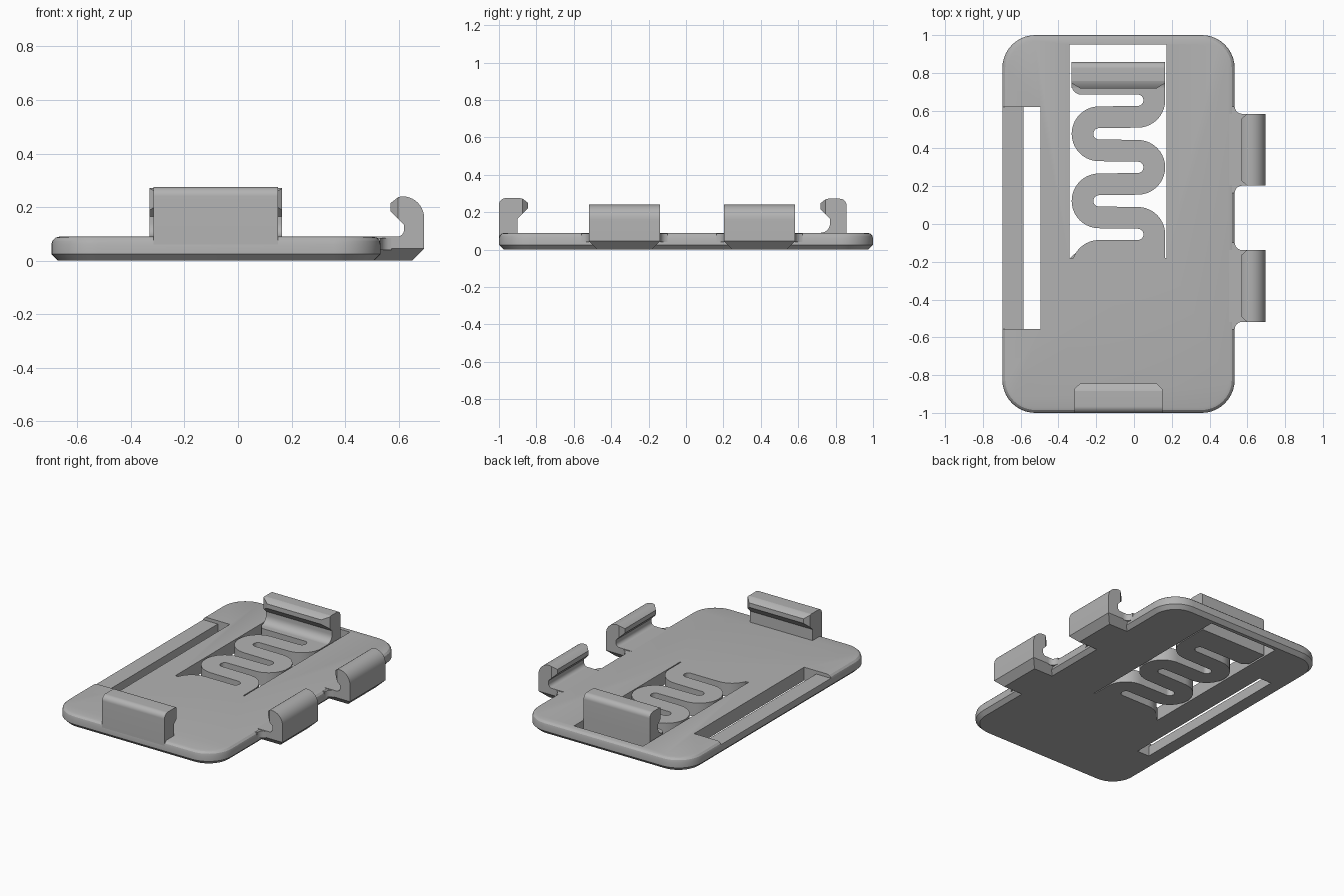
import bpy, bmesh, math

if "Cube" in bpy.data.objects:
    bpy.data.objects.remove(bpy.data.objects["Cube"])

T = 0.09                      # plate thickness
XR, XL = 0.02, -0.185         # bend centres of the spring
R_MID, HALF = 0.0875, 0.0575  # spring bend radius and half width

grey = bpy.data.materials.new("light_grey")
grey.diffuse_color = (0.45, 0.45, 0.45, 1)
grey.use_nodes = True
grey.node_tree.nodes["Principled BSDF"].inputs["Base Color"].default_value = grey.diffuse_color


def loft(name, rings):
    """Skin a stack of equal-sized rings and cap both ends."""
    bm = bmesh.new()
    vs = [[bm.verts.new(p) for p in ring] for ring in rings]
    n = len(vs[0])
    for a, b in zip(vs, vs[1:]):
        for i in range(n):
            j = (i + 1) % n
            bm.faces.new((a[i], a[j], b[j], b[i]))
    bm.faces.new(vs[0])
    bm.faces.new(vs[-1])
    bmesh.ops.recalc_face_normals(bm, faces=bm.faces)
    me = bpy.data.meshes.new(name)
    bm.to_mesh(me)
    bm.free()
    me.materials.append(grey)
    ob = bpy.data.objects.new(name, me)
    bpy.context.collection.objects.link(ob)
    return ob


def smooth(ob):
    bpy.ops.object.select_all(action='DESELECT')
    ob.select_set(True)
    bpy.context.view_layer.objects.active = ob
    bpy.ops.object.shade_smooth_by_angle(angle=math.radians(30))


def arc(cx, cy, r, a0, a1, n=10):
    return [(cx + r * math.cos(math.radians(a0 + (a1 - a0) * i / n)),
             cy + r * math.sin(math.radians(a0 + (a1 - a0) * i / n))) for i in range(n + 1)]


def slab(name, pts, z0=0.0, z1=T):
    return loft(name, [[(x, y, z) for x, y in pts] for z in (z0, z1)])


def box(name, x0, x1, y0, y1, z0, z1):
    return slab(name, [(x0, y0), (x1, y0), (x1, y1), (x0, y1)], z0, z1)


def rounded_rect(x0, x1, y0, y1, r, d):
    """Rounded rectangle pulled in by d."""
    q = r - d
    return (arc(x1 - r, y1 - r, q, 0, 90) + arc(x0 + r, y1 - r, q, 90, 180)
            + arc(x0 + r, y0 + r, q, 180, 270) + arc(x1 - r, y0 + r, q, 270, 360))


# Base plate: chamfered below, rounded above
edge = [(0.025, 0), (0, 0.025), (0, 0.06), (0.004, 0.075), (0.015, 0.086), (0.03, T)]
plate = loft("base_plate", [[(x, y, z) for x, y in rounded_rect(-0.697, 0.533, -1, 1, 0.175, d)]
                            for d, z in edge])

# Spring window, strap slot and lowered strap bar
cutters = [box("window_cutter", -0.342, 0.172, -0.18, 0.95, -0.1, 0.3),
           box("slot_cutter", -0.585, -0.495, -0.555, 0.62, -0.1, 0.3),
           box("strap_bar_cutter", -0.8, -0.54, -0.555, 0.62, 0.068, 0.3)]
bpy.context.view_layer.objects.active = plate
for c in cutters:
    m = plate.modifiers.new("cut", 'BOOLEAN')
    m.operation, m.solver, m.object = 'DIFFERENCE', 'EXACT', c
    bpy.ops.object.modifier_apply(modifier=m.name)
    bpy.data.objects.remove(c)

# Serpentine spring: rectangular section swept along a winding path
Y0, PITCH = -0.055, 0.1775
path = [(XR + R_MID, -0.18)] + arc(XR, Y0, R_MID, 0, 90)
for k in range(1, 4):
    y = Y0 + k * PITCH
    path += arc(XL, y, R_MID, 270, 90, 20) if k % 2 else arc(XR, y, R_MID, -90, 90, 20)
path += arc(XR, Y0 + 4 * PITCH, R_MID, -90, 0) + [(XR + R_MID, 0.70)]
rings = []
for i, (x, y) in enumerate(path):
    a, b = path[max(i - 1, 0)], path[min(i + 1, len(path) - 1)]
    if 0 < i < len(path) - 1:
        # average the two unit directions so bends keep an even width
        d1, d2 = (x - a[0], y - a[1]), (b[0] - x, b[1] - y)
        l1, l2 = math.hypot(*d1), math.hypot(*d2)
        dx, dy = d1[0] / l1 + d2[0] / l2, d1[1] / l1 + d2[1] / l2
    else:
        dx, dy = b[0] - a[0], b[1] - a[1]
    l = math.hypot(dx, dy)
    nx, ny = -dy / l * HALF, dx / l * HALF
    rings.append([(x + nx, y + ny, 0), (x - nx, y - ny, 0),
                  (x - nx, y - ny, T), (x + nx, y + ny, T)])
loft("spring", rings)

# Spring root joining the plate, and the head carrying the latch
slab("spring_root", [(0.05, -0.18), (0.05, Y0)] + arc(XR, Y0, 0.03, 0, -90, 6)[1:]
     + arc(-0.185, -0.23, 0.145, 90, 160) + [(-0.338, -0.18)])
slab("spring_head", [(0.165, 0.858), (-0.33, 0.858)] + arc(-0.28, 0.735, 0.05, 180, 270, 6)
     + arc(XR, 0.655, 0.03, 90, 0, 6) + [(0.05, 0.70), (0.165, 0.70)])


def hook(name, place, v0, v1, z0, top, r, t, reach, foot, inset):
    """Hook: u runs inward from its outer face, v along it."""
    s = reach - 0.04
    low = top - 0.055
    body = [(0, z0)] + arc(r, top - r, r, 180, 90) + [(s, top), (s, low - 0.04),
                                                      (t, low - (reach - t))]
    if foot:
        body += arc(t + foot, T + foot, foot, 180, 270, 6) + [(t + foot, z0)]
    else:
        body += [(t, z0)]
    loft(name, [[place(u, v, z) for u, z in body] for v in (v0, v1)])

    def ring(u, a, b, zl, zh):
        return [place(u, a, zl), place(u, b, zl), place(u, b, zh), place(u, a, zh)]
    loft(name + "_lip", [ring(s, v0, v1, low - 0.04, top),
                         ring(s + 0.012, v0, v1, low - 0.028, top - 0.003),
                         ring(reach, v0 + inset, v1 - inset, low, top - 0.025)])


hook("front_hook", lambda u, v, z: (v, -1 + u, z), -0.316, 0.15, 0.025, 0.275, 0.035, 0.10, 0.155, 0, 0.03)
hook("latch_hook", lambda u, v, z: (v, 0.858 - u, z), -0.33, 0.165, T, 0.272, 0.035, 0.088, 0.14, 0.05, 0.045)

# Two side hooks on chamfered tabs, with small fillets into the plate
for side, y0, y1 in (("rear", 0.203, 0.583), ("front", -0.518, -0.138)):
    hook(side + "_side_hook", lambda u, v, z: (0.695 - u, v, z),
         y0, y1, 0.045, 0.24, 0.08, 0.075, 0.125, 0.025, 0.025)
    box(side + "_tab", 0.50, 0.62, y0, y1, 0.045, T)
    c = 0.045
    loft(side + "_tab_underside", [
        [(0.50, y0 + c, 0), (0.65, y0 + c, 0), (0.65, y1 - c, 0), (0.50, y1 - c, 0)],
        [(0.50, y0, c), (0.695, y0, c), (0.695, y1, c), (0.50, y1, c)]])
    for y, s, part in ((y0, -1, "near"), (y1, 1, "far")):
        pts = [(0.515, y), (0.515, y + s * 0.04), (0.533, y + s * 0.04)]
        pts += [(px, y + s * py) for px, py in arc(0.573, 0.04, 0.04, 180, 270, 6)[1:]]
        slab(f"{side}_tab_{part}_fillet", pts, 0.04, 0.085)

for ob in list(bpy.context.scene.objects):
    smooth(ob)
